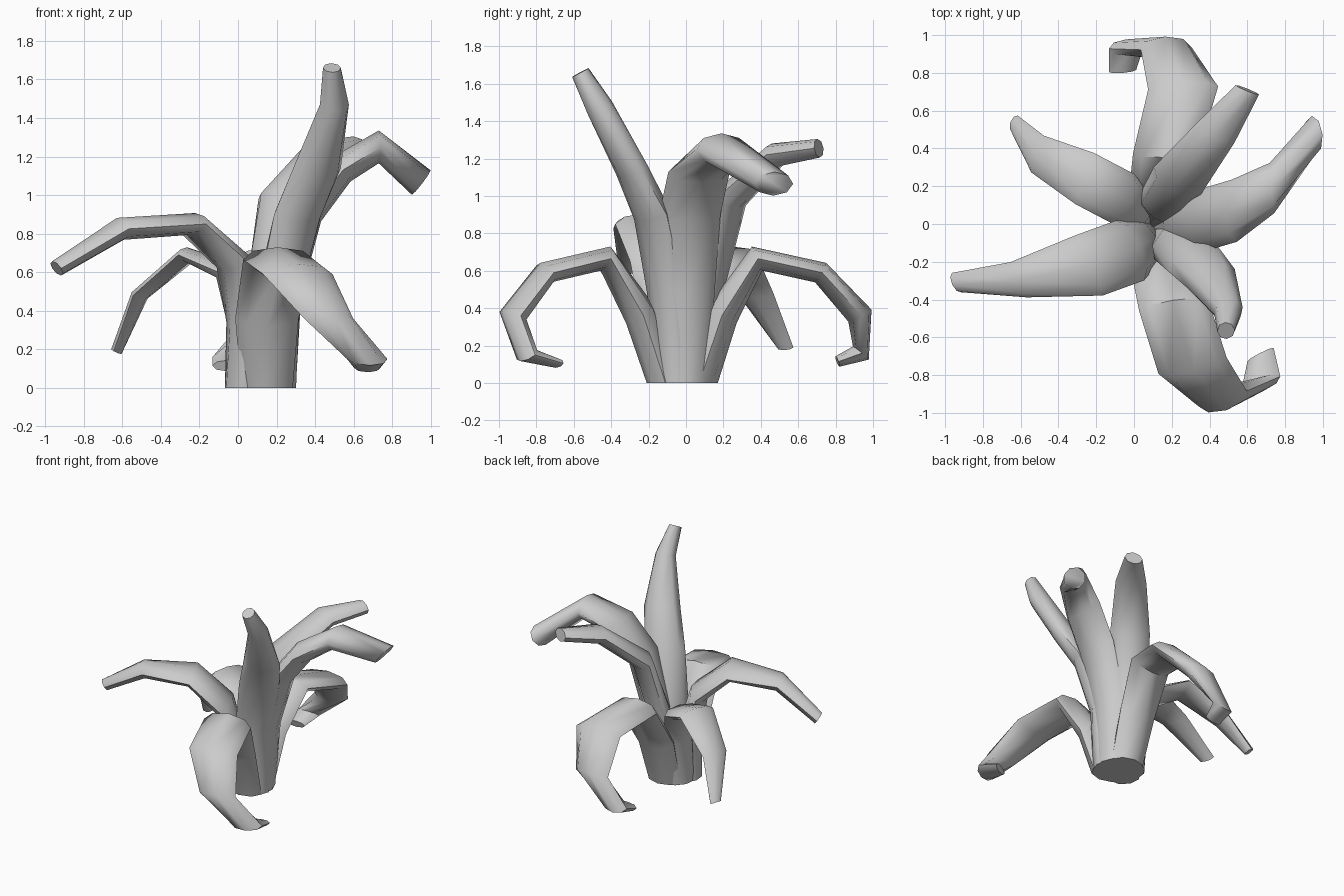
import bpy, bmesh, math
from mathutils import Vector

if "Cube" in bpy.data.objects:
    bpy.data.objects.remove(bpy.data.objects["Cube"])


def leaf(name, azimuth, turn, path, widths,
         thick=(0.1, 0.09, 0.07, 0.06, 0.06, 0.045), sides=8):
    """Loft a flattened tube along the path; its width stays square to the
    azimuth (degrees), which turns steadily along the leaf."""
    pts = [Vector(p) for p in path]
    n = len(pts)
    bm = bmesh.new()
    rings = []
    for i, p in enumerate(pts):
        before = (p - pts[i - 1]).normalized() if i else Vector((0, 0, 1))
        after = (pts[i + 1] - p).normalized() if i < n - 1 else before
        tangent = (before + after).normalized() if i else before
        az = math.radians(azimuth + turn * i / (n - 1))
        side = Vector((-math.sin(az), math.cos(az), 0))
        up = tangent.cross(side).normalized()
        # thickness resampled over the length of the leaf
        f = i / (n - 1) * (len(thick) - 1)
        k = min(int(f), len(thick) - 2)
        t = thick[k] + (thick[k + 1] - thick[k]) * (f - k)
        ring = []
        for j in range(sides):
            a = 2 * math.pi * j / sides
            ring.append(bm.verts.new(p + side * math.cos(a) * widths[i] * 1.03
                                     + up * math.sin(a) * t))
        rings.append(ring)
    for r0, r1 in zip(rings, rings[1:]):
        for j in range(sides):
            k = (j + 1) % sides
            bm.faces.new((r0[j], r0[k], r1[k], r1[j]))
    bm.faces.new(rings[0][::-1])
    bm.faces.new(rings[-1])
    bmesh.ops.recalc_face_normals(bm, faces=bm.faces)
    mesh = bpy.data.meshes.new(name)
    bm.to_mesh(mesh)
    bm.free()
    ob = bpy.data.objects.new(name, mesh)
    bpy.context.collection.objects.link(ob)
    bpy.context.view_layer.objects.active = ob
    ob.select_set(True)
    bpy.ops.object.shade_smooth_by_angle(angle=math.radians(60))
    ob.select_set(False)


# drooping leaves that curl under at the tip
leaf("front_curled_leaf", -90, 27,
     [(.15, -.11, 0), (.15, -.24, .36), (.21, -.43, .665), (.31, -.75, .59),
      (.47, -.925, .36), (.67, -.85, .15), (.67, -.69, .105)],
     (.13, .16, .18, .18, .13, .11, .075),
     (.1, .09, .07, .06, .07, .05, .025))
leaf("back_curled_leaf", 90, 5,
     [(.13, .07, 0), (.13, .19, .36), (.17, .38, .665), (.26, .72, .59),
      (.17, .93, .36), (-.04, .935, .16), (-.06, .81, .115)],
     (.13, .15, .17, .18, .13, .09, .07),
     (.1, .09, .07, .06, .07, .055, .03))

# arching leaves on the left
leaf("left_front_leaf", 205, 0,
     [(.03, -.07, 0), (.04, -.11, .35), (-.02, -.14, .65),
      (-.24, -.22, .85), (-.61, -.295, .825), (-.94, -.31, .62)],
     (.11, .14, .17, .17, .1, .055))
leaf("left_back_leaf", 157, 5,
     [(.03, .03, 0), (.02, .07, .35), (-.05, .13, .6),
      (-.26, .24, .69), (-.51, .37, .48), (-.63, .53, .19)],
     (.11, .12, .14, .14, .1, .045), (.08, .07, .055, .04, .035, .03))

# taller leaves on the right
leaf("right_back_leaf", 50, 18,
     [(.14, .06, 0), (.15, .1, .5), (.23, .23, .98), (.43, .48, 1.22), (.6, .71, 1.255)],
     (.1, .13, .14, .11, .065), (.09, .085, .075, .065, .05))
leaf("right_leaf", 5, 0,
     [(.2, -.01, 0), (.24, 0, .5), (.36, .02, .9),
      (.53, .07, 1.13), (.73, .19, 1.25), (.95, .47, 1.065)],
     (.13, .15, .16, .16, .13, .1), (.1, .09, .08, .08, .085, .08))
leaf("tall_leaf", -40, -45,
     [(.2, -.06, 0), (.21, -.1, .5), (.31, -.18, .9),
      (.41, -.29, 1.14), (.5, -.46, 1.47), (.487, -.565, 1.66)],
     (.1, .13, .14, .13, .075, .045), (.1, .09, .08, .08, .075, .05))
